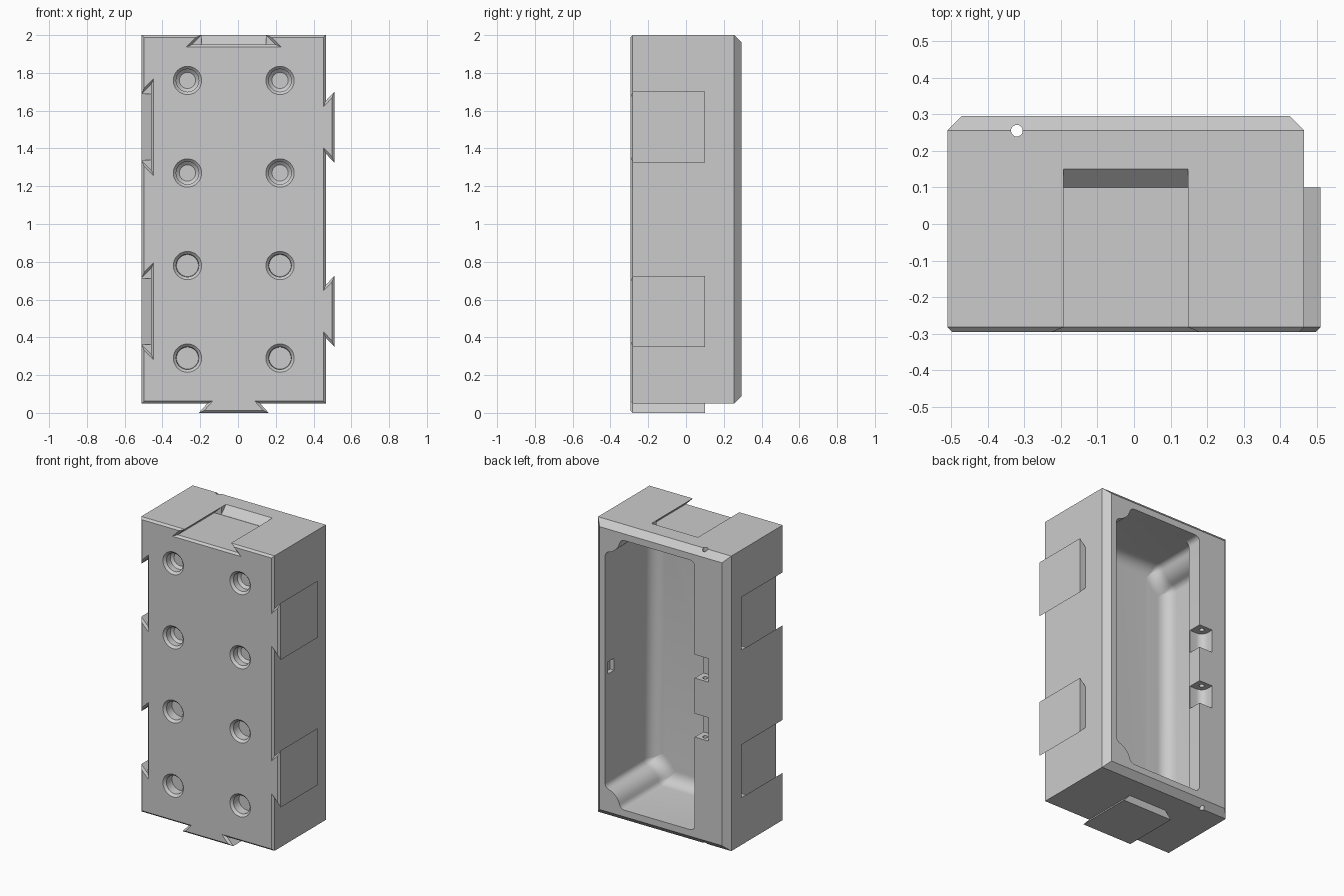
import bpy, bmesh
from math import sin, cos, pi, sqrt, atan2
from mathutils import Vector

cube = bpy.data.objects.get("Cube")
if cube:
    bpy.data.objects.remove(cube, do_unlink=True)

# Main limits of the case
X0, X1, Z0, Z1 = -0.51, 0.465, 0.05, 2.0
FRONT, BACK, JOINT = -0.295, 0.295, 0.10
CX, CZ = (X0 + X1) / 2, (Z0 + Z1) / 2
SIDE_Z = (CZ - 0.4875, CZ + 0.4875)
PIN = (-0.32, 0.255)
LIP_X, LIP_Y = -0.27, 0.195


def along_y(pts, y):
    return [Vector((a, y, b)) for a, b in pts]


def along_z(pts, z):
    return [Vector((a, b, z)) for a, b in pts]


def along_x(pts, x):
    return [Vector((x, a, b)) for a, b in pts]


def arc(cx, cy, r, a0, a1, n):
    return [(cx + r * cos(a0 + (a1 - a0) * i / n),
             cy + r * sin(a0 + (a1 - a0) * i / n)) for i in range(n + 1)]


def circle(cx, cy, r, n=32):
    return arc(cx, cy, r, 0, 2 * pi, n)[:-1]


def solid(name, lofts, bevel=0):
    """Skin each list of rings; bevel chamfers the last cap."""
    bm = bmesh.new()
    for rings in lofts:
        vs = [[bm.verts.new(p) for p in ring] for ring in rings]
        n = len(vs[0])
        for a, b in zip(vs, vs[1:]):
            for i in range(n):
                j = (i + 1) % n
                bm.faces.new((a[i], a[j], b[j], b[i]))
        bm.faces.new(vs[0][::-1])
        cap = bm.faces.new(vs[-1])
    bmesh.ops.recalc_face_normals(bm, faces=bm.faces[:])
    if bevel:
        bmesh.ops.bevel(bm, geom=list(cap.edges), offset=bevel, segments=1,
                        profile=0.5, affect='EDGES', clamp_overlap=False)
    me = bpy.data.meshes.new(name)
    bm.to_mesh(me)
    bm.free()
    ob = bpy.data.objects.new(name, me)
    bpy.context.collection.objects.link(ob)
    return ob


def combine(target, other, operation):
    mod = target.modifiers.new(other.name, 'BOOLEAN')
    mod.operation = operation
    mod.solver = 'EXACT'
    mod.object = other
    bpy.context.view_layer.objects.active = target
    bpy.ops.object.modifier_apply(modifier=mod.name)
    bpy.data.objects.remove(other, do_unlink=True)


# Front slab: outline with dovetail tongues and matching sockets
outline = [(X0, Z0), (CX - 0.14, Z0), (CX - 0.185, 0), (CX + 0.185, 0),
           (CX + 0.14, Z0), (X1, Z0)]
for z in SIDE_Z:
    outline += [(X1, z - 0.14), (X1 + 0.045, z - 0.188),
                (X1 + 0.045, z + 0.188), (X1, z + 0.14)]
outline += [(X1, Z1), (CX + 0.17, Z1), (CX + 0.22, Z1 - 0.05),
            (CX - 0.22, Z1 - 0.05), (CX - 0.17, Z1), (X0, Z1)]
for z in reversed(SIDE_Z):
    outline += [(X0, z + 0.175), (X0 + 0.05, z + 0.225),
                (X0 + 0.05, z - 0.225), (X0, z - 0.175)]
case = solid("modular_case", [[along_y(outline, JOINT), along_y(outline, FRONT)]], 0.013)

# Rear frame with chamfered back rim
frame = [(X0, Z0), (X1, Z0), (X1, Z1), (X0, Z1)]
combine(case, solid("rear_frame", [[along_y(frame, JOINT), along_y(frame, BACK)]], 0.04), 'UNION')

# Sloped ends of the sockets
top_ramp = [(JOINT, Z1 - 0.049), (JOINT + 0.06, Z1 + 0.01), (JOINT - 0.02, Z1 + 0.01)]
side_ramp = [(X0 + 0.049, JOINT), (X0 - 0.01, JOINT + 0.06), (X0 - 0.01, JOINT - 0.02)]
ramps = [[along_x(top_ramp, CX - 0.1695), along_x(top_ramp, CX + 0.1695)]]
ramps += [[along_z(side_ramp, z - 0.1745), along_z(side_ramp, z + 0.1745)] for z in SIDE_Z]
combine(case, solid("socket_ramps", ramps), 'DIFFERENCE')


# Cavity outline: rounded boss in each corner, shrunk inwards by d
def corner(d, w=0.41, h=0.893, boss=0.11, r=0.04):
    r = max(r - d, 0.004)
    near = d + r
    far = sqrt((boss + d + r) ** 2 - near ** 2)
    a = atan2(far, near)
    return (arc(w - near, h - far, r, 0, a, 5)
            + arc(w, h, boss + d, pi + a, 1.5 * pi - a, 6)[1:-1]
            + arc(w - far, h - near, r, pi / 2 - a, pi / 2, 5))


def place(pts, sx, sz):
    pts = [(CX + sx * x, CZ + sz * z) for x, z in pts]
    return pts if sx * sz > 0 else pts[::-1]


def cavity_ring(d):
    c = corner(d)
    return place(c, 1, 1) + place(c, -1, 1) + place(c, -1, -1) + place(c, 1, -1)


FLOOR, FILLET = -0.195, 0.08
rings = [along_y(cavity_ring(0), LIP_Y)]
for i in range(8):
    t = i / 7 * pi / 2
    rings.append(along_y(cavity_ring(FILLET * (1 - cos(t))), FLOOR + FILLET * (1 - sin(t))))
combine(case, solid("cavity", [rings]), 'DIFFERENCE')

# Opening in the back, leaving the hinge lip on one side
c = corner(0.002)
top, low, rr = CZ + 0.891, CZ - 0.891, 0.035
opening = (place(c, 1, 1) + arc(LIP_X + rr, top - rr, rr, pi / 2, pi, 5)
           + arc(LIP_X + rr, low + rr, rr, pi, 1.5 * pi, 5) + place(c, 1, -1))
combine(case, solid("opening", [[along_y(opening, LIP_Y - 0.03), along_y(opening, 0.4)]]),
        'DIFFERENCE')

# Hinge knuckle notches and pin hole
notch = arc(PIN[0], PIN[1], 0.05, pi, 1.5 * pi, 8) + [(-0.25, 0.205), (-0.25, 0.33), (-0.37, 0.33)]
notches = [[along_z(notch, a), along_z(notch, a + 0.155)] for a in (0.755, 1.145)]
combine(case, solid("hinge_notches", notches), 'DIFFERENCE')
pin = circle(PIN[0], PIN[1], 0.016, 20)
combine(case, solid("pin_hole", [[along_z(pin, -0.1), along_z(pin, 2.1)]]), 'DIFFERENCE')

# Latch pocket opposite the hinge
latch = [(0.37, 0.2), (0.415, 0.2), (0.415, 0.265), (0.37, 0.265)]
combine(case, solid("latch_pocket", [[along_z(latch, 0.985), along_z(latch, 1.065)]]), 'DIFFERENCE')

# Countersunk blind holes in the front
holes = []
for x in (CX - 0.245, CX + 0.245):
    for row in range(4):
        z = 0.29 + 0.49 * row
        tip = 0.043 if row > 1 else 0.058
        steps = [(-0.31, 0.09), (-0.28, 0.06), (-0.24, 0.06), (-0.225, tip)]
        holes.append([along_y(circle(x, z, r), y) for y, r in steps])
combine(case, solid("front_holes", holes), 'DIFFERENCE')

# Single grey material and shading
grey = bpy.data.materials.new("plain_grey")
grey.use_nodes = True
colour = (0.6, 0.6, 0.6, 1)
grey.diffuse_color = colour
grey.node_tree.nodes["Principled BSDF"].inputs["Base Color"].default_value = colour
case.data.materials.clear()
case.data.materials.append(grey)
for p in case.data.polygons:
    p.material_index = 0
bpy.ops.object.select_all(action='DESELECT')
case.select_set(True)
bpy.context.view_layer.objects.active = case
bpy.ops.object.shade_smooth_by_angle(angle=pi / 6)
